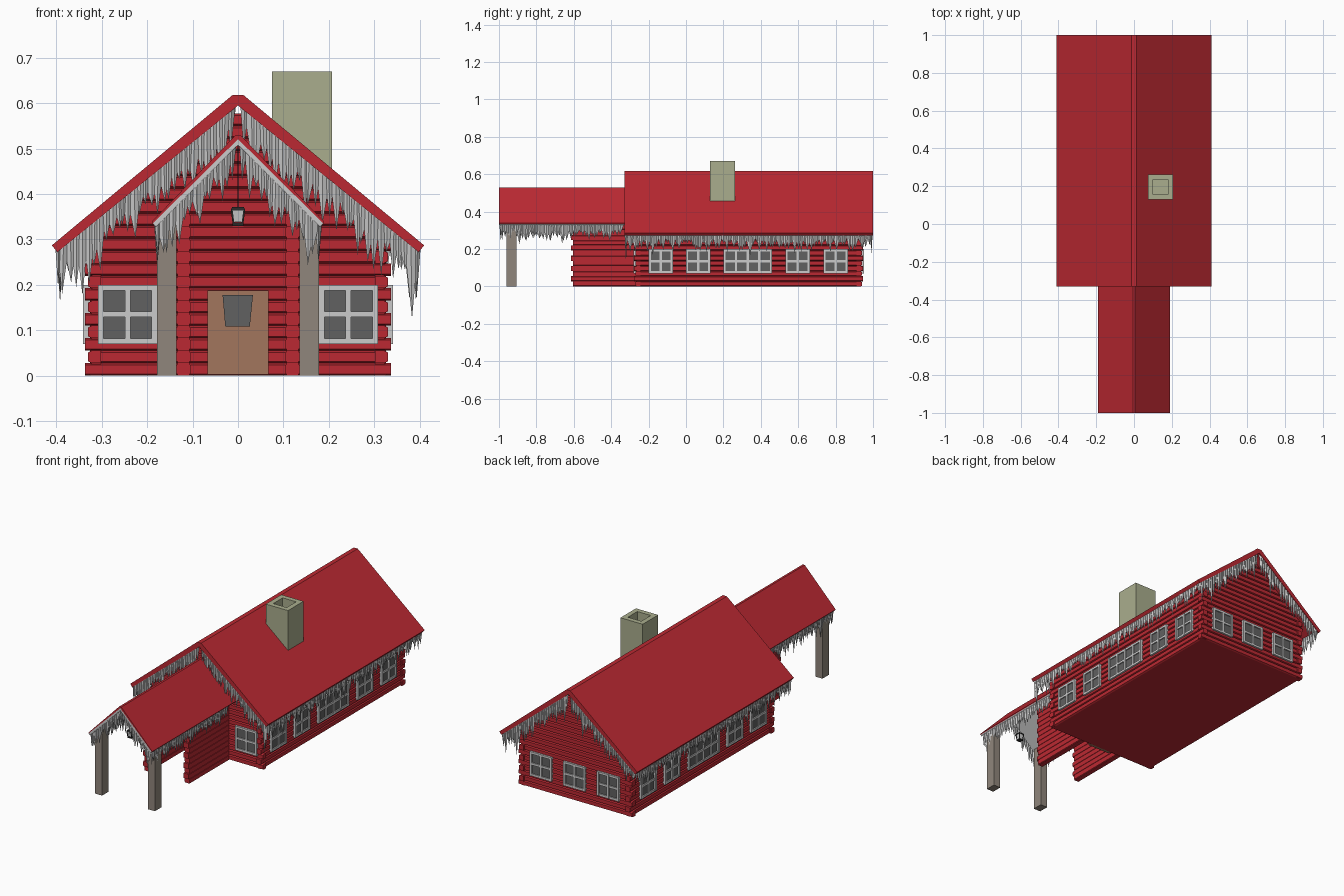
import bpy, bmesh, math, random
from mathutils import Matrix, Vector

if "Cube" in bpy.data.objects:
    bpy.data.objects.remove(bpy.data.objects["Cube"])

random.seed(4)


def mat(name, rgb):
    m = bpy.data.materials.new(name)
    m.diffuse_color = (*rgb, 1)
    m.use_nodes = True
    m.node_tree.nodes["Principled BSDF"].inputs["Base Color"].default_value = m.diffuse_color
    return m


RED = mat("red_paint", (0.50, 0.022, 0.032))
STONE = mat("chimney_stone", (0.40, 0.42, 0.27))
POST = mat("weathered_wood", (0.28, 0.24, 0.20))
BROWN = mat("door_wood", (0.36, 0.18, 0.11))
GLASS = mat("dark_glass", (0.12, 0.12, 0.12))
BLACK = mat("black_iron", (0.02, 0.02, 0.02))
WHITE = None  # plain grey parts


def finish(bm, name, material=None):
    bmesh.ops.recalc_face_normals(bm, faces=bm.faces)
    me = bpy.data.meshes.new(name)
    bm.to_mesh(me)
    bm.free()
    ob = bpy.data.objects.new(name, me)
    bpy.context.collection.objects.link(ob)
    if material:
        me.materials.append(material)
    return ob


def loft(bm, a, b, M=Matrix()):
    """Closed solid between two matching loops."""
    va = [bm.verts.new(M @ Vector(p)) for p in a]
    vb = [bm.verts.new(M @ Vector(p)) for p in b]
    n = len(a)
    bm.faces.new(va)
    bm.faces.new(vb)
    for i in range(n):
        j = (i + 1) % n
        bm.faces.new((va[i], va[j], vb[j], vb[i]))


def prism(bm, pts, y0, y1, M=Matrix()):
    """x-z outline extruded along y."""
    loft(bm, [(x, y0, z) for x, z in pts], [(x, y1, z) for x, z in pts], M)


def box(bm, x0, x1, y0, y1, z0, z1, M=Matrix()):
    prism(bm, [(x0, z0), (x1, z0), (x1, z1), (x0, z1)], y0, y1, M)


def place(x, y, z, deg):
    return Matrix.Translation((x, y, z)) @ Matrix.Rotation(math.radians(deg), 4, 'Z')


# Log walls: stacked bevelled logs, alternate rows stick out at the corners
ROW = 0.0275


def log_wall(name, M, half, rows, parity, slope_limit=None):
    bm = bmesh.new()
    for r in range(rows):
        z0, z1 = r * ROW, (r + 1) * ROW
        w = half + (0.007 if r % 2 == parity else -0.004)
        section = [(0, z0), (-0.008, z0 + 0.004), (-0.008, z1 - 0.004),
                   (0, z1), (0.02, z1), (0.02, z0)]

        def end(s):
            return [(s * (min(w, slope_limit(z)) if slope_limit else w), t, z)
                    for t, z in section]
        loft(bm, end(-1), end(1), M)
    return finish(bm, name, RED)


def gable(z):
    return max(0.004, (0.603 - z) / 0.81)


log_wall("front_log_wall", place(0, -0.262, 0, 0), 0.33, 21, 0, gable)
log_wall("back_log_wall", place(0, 0.932, 0, 180), 0.33, 21, 0, gable)
for side, s in (("right", 1), ("left", -1)):
    log_wall(side + "_log_wall", place(s * 0.322, 0.335, 0, s * 90), 0.605, 12, 1)
    log_wall(side + "_porch_wall_outer", place(s * 0.127, -0.435, 0, s * 90), 0.172, 14, 1)
    log_wall(side + "_porch_wall_inner", place(s * 0.113, -0.435, 0, -s * 90), 0.172, 14, 1)

# Floor
bm = bmesh.new()
box(bm, -0.32, 0.32, -0.26, 0.93, 0, 0.02)
finish(bm, "floor", RED)


# Roofs: folded slabs
def roof(name, half_profile, y0, y1, material):
    bm = bmesh.new()
    outer, inner = half_profile
    pts = outer + inner[:1] + [inner[1]] + [(-inner[0][0], inner[0][1])] \
        + [(-x, z) for x, z in reversed(outer)]
    prism(bm, pts, y0, y1)
    return finish(bm, name, material)


roof("main_roof", ([(0.012, 0.618), (0.41, 0.287)], [(0.398, 0.272), (0, 0.595)]),
     -0.33, 1.0, RED)
roof("porch_roof", ([(0.006, 0.529), (0.19, 0.339)], [(0.188, 0.335), (0, 0.521)]),
     -1.0, -0.265, RED)
roof("porch_roof_trim", ([(0.001, 0.522), (0.188, 0.336)], [(0.181, 0.328), (0, 0.508)]),
     -1.0, -0.265, WHITE)

# Icicles: rows of overlapping four-sided spikes under every roof edge


def icicles(bm, p0, p1, lo, hi):
    p0, p1 = Vector(p0), Vector(p1)
    run = p1 - p0
    d = run.normalized()
    depth = d.cross(Vector((0, 0, 1))).normalized() * 0.008
    t = 0.012
    while t < run.length - 0.008:
        w = min(random.uniform(0.016, 0.024), t, run.length - t)
        c = p0 + d * t
        length = random.uniform(lo, hi) * (1.3 if random.random() < 0.1 else 1)
        ring = [bm.verts.new(c + o) for o in (d * w, depth, -d * w, -depth)]
        tip = bm.verts.new(c + d * random.uniform(-.004, .004) - Vector((0, 0, length)))
        bm.faces.new(ring)
        for i in range(4):
            bm.faces.new((ring[i], ring[(i + 1) % 4], tip))
        t += random.uniform(0.012, 0.021)


bm = bmesh.new()
for s in (1, -1):
    icicles(bm, (s * 0.392, -0.325, 0.281), (s * 0.392, 0.995, 0.281), 0.045, 0.10)
    for y in (-0.321, 0.991):
        icicles(bm, (s * 0.005, y, 0.598), (s * 0.402, y, 0.278), 0.06, 0.13)
finish(bm, "main_roof_icicles")
bm = bmesh.new()
for s in (1, -1):
    icicles(bm, (s * 0.177, -0.995, 0.335), (s * 0.177, -0.33, 0.335), 0.04, 0.095)
    icicles(bm, (s * 0.003, -0.991, 0.513), (s * 0.183, -0.991, 0.332), 0.05, 0.11)
finish(bm, "porch_roof_icicles")


# Windows: frame bars with recessed dark panes
def window(name, M, width=0.13, bays=2):
    h, b = 0.065, 0.006
    w = width / 2
    bm = bmesh.new()
    for i in range(bays + 1):
        x = -w + b + (width - 2 * b) * i / bays
        box(bm, x - b, x + b, -0.010, 0.012, -h, h, M)
    for z in (-h + b, 0, h - b):
        box(bm, -w, w, -0.009, 0.012, z - b, z + b, M)
    finish(bm, name + "_frame")
    bm = bmesh.new()
    box(bm, -w + b, w - b, -0.003, 0.011, -h + b, h - b, M)
    finish(bm, name + "_panes", GLASS)


ZW = 0.135
for side, s in (("right", 1), ("left", -1)):
    for i, (y, w, bays) in enumerate([(-0.135, .13, 2), (0.065, .13, 2), (0.33, .26, 4),
                                      (0.597, .13, 2), (0.80, .13, 2)]):
        window(f"{side}_window_{i}", place(s * 0.331, y, ZW, s * 90), w, bays)
    window(side + "_front_window", place(s * 0.243, -0.271, ZW, 0))
for i, x in enumerate((-0.2, 0, 0.2)):
    window(f"back_window_{i}", place(x, 0.941, ZW, 180))

# Door with its small flared pane
bm = bmesh.new()
box(bm, -0.067, 0.067, -0.282, -0.26, 0.002, 0.187)
finish(bm, "door", BROWN)
bm = bmesh.new()
prism(bm, [(-0.028, 0.108), (0.026, 0.108), (0.033, 0.178), (-0.034, 0.178)], -0.286, -0.27)
finish(bm, "door_pane", GLASS)

# Porch posts
for side, s in (("right", 1), ("left", -1)):
    bm = bmesh.new()
    box(bm, s * 0.157 - 0.021, s * 0.157 + 0.021, -0.96, -0.905, 0, 0.35)
    finish(bm, side + "_porch_post", POST)

# Hollow chimney
bm = bmesh.new()
cx, cy = 0.141, 0.195
rings = [[bm.verts.new((cx + a * r, cy + b * r, z)) for a, b in ((1, 1), (-1, 1), (-1, -1), (1, -1))]
         for r, z in ((0.066, 0.40), (0.066, 0.67), (0.04, 0.67), (0.04, 0.55))]
for p, q in zip(rings, rings[1:]):
    for i in range(4):
        bm.faces.new((p[i], p[(i + 1) % 4], q[(i + 1) % 4], q[i]))
bm.faces.new(rings[-1])
bm.faces.new(rings[0])
finish(bm, "chimney", STONE)


# Hanging lantern
def taper(bm, w0, z0, w1, z1, x=0, y=-0.91, lean=(0, 0)):
    def ring(w, z, ox, oy):
        return [(x + ox + a * w, y + oy + b * w, z) for a, b in ((1, 1), (-1, 1), (-1, -1), (1, -1))]
    loft(bm, ring(w0, z0, 0, 0), ring(w1, z1, *lean))


bm = bmesh.new()
taper(bm, 0.010, 0.338, 0.013, 0.364)
finish(bm, "lantern_glass")
bm = bmesh.new()
taper(bm, 0.012, 0.330, 0.012, 0.337)
taper(bm, 0.016, 0.364, 0.013, 0.371)
taper(bm, 0.001, 0.371, 0.001, 0.515)
for a in (1, -1):
    for b in (1, -1):
        taper(bm, 0.002, 0.336, 0.002, 0.366, a * 0.010, -0.91 + b * 0.010,
              (a * 0.004, b * 0.004))
finish(bm, "lantern_frame", BLACK)
